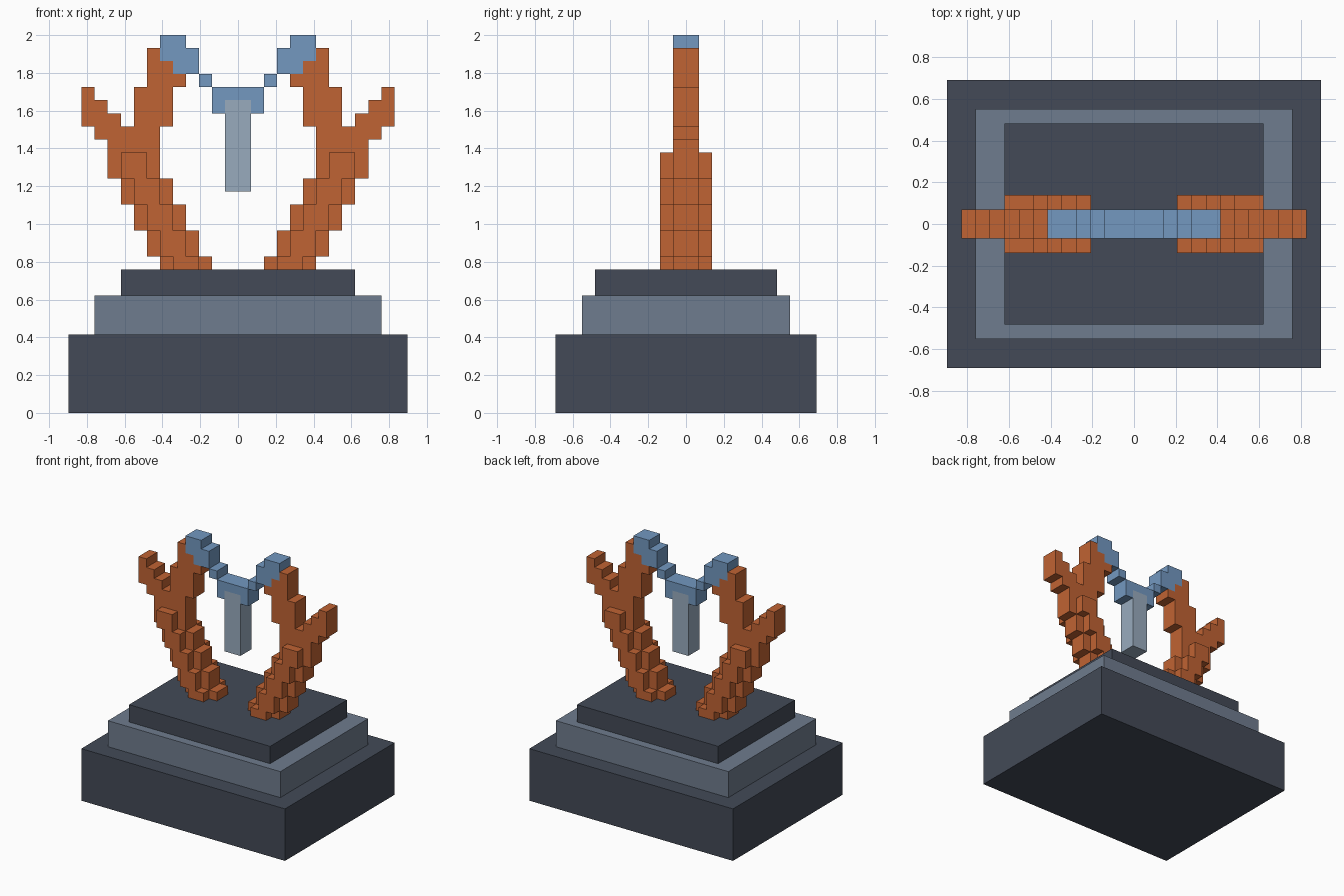
import bpy
import bmesh

cube = bpy.data.objects.get("Cube")
if cube:
    bpy.data.objects.remove(cube, do_unlink=True)

U = 2 / 29  # one block unit


def material(name, rgb):
    """Flat material from 0-255 sRGB values."""
    lin = [((c / 255 + 0.055) / 1.055) ** 2.4 for c in rgb]
    m = bpy.data.materials.new(name)
    m.use_nodes = True
    m.diffuse_color = (*lin, 1)
    bsdf = next(n for n in m.node_tree.nodes if n.type == 'BSDF_PRINCIPLED')
    bsdf.inputs["Base Color"].default_value = (*lin, 1)
    return m


DARK = material("dark_slate", (67, 74, 87))
SLATE = material("mid_slate", (111, 124, 142))
ORANGE = material("burnt_orange", (192, 99, 51))
BLUE = material("steel_blue", (115, 152, 192))
PALE = material("pale_grey_blue", (153, 171, 190))


def blocks(name, boxes, mat, side=1):
    """One object from boxes (x0, x1, y0, y1, z0, z1) in block units; side -1 mirrors x."""
    bm = bmesh.new()
    for x0, x1, y0, y1, z0, z1 in boxes:
        verts = bmesh.ops.create_cube(bm, size=1)["verts"]
        for v in verts:
            v.co.x = side * U * (x1 if v.co.x > 0 else x0)
            v.co.y = U * (y1 if v.co.y > 0 else y0)
            v.co.z = U * (z1 if v.co.z > 0 else z0)
    bmesh.ops.recalc_face_normals(bm, faces=bm.faces[:])
    mesh = bpy.data.meshes.new(name)
    bm.to_mesh(mesh)
    bm.free()
    mesh.materials.append(mat)
    obj = bpy.data.objects.new(name, mesh)
    bpy.context.collection.objects.link(obj)
    return obj


def slab(rows):
    """Rows (x0, x1, z0, z1) given the standard two-unit depth."""
    return [(x0, x1, -1, 1, z0, z1) for x0, x1, z0, z1 in rows]


# Stepped pedestal
blocks("pedestal_bottom", [(-13, 13, -10, 10, 0, 6)], DARK)
blocks("pedestal_middle", [(-11, 11, -8, 8, 6, 9)], SLATE)
blocks("pedestal_top", [(-9, 9, -7, 7, 9, 11)], DARK)

# Trunk steps lean outward by one unit per layer
layers = [(11, 12), (12, 14), (14, 16), (16, 18), (18, 20)]
trunk = []
for i, (z0, z1) in enumerate(layers):
    trunk.append((2 + i, 6 + i, -1, 1, z0, z1))
    for y in (-2, 1):
        trunk.append((3 + i, 5 + i, y, y + 1, z0, z1))

# Fork, inner prong and the notched tip that carries the link
prong = slab([(6, 10, 20, 21), (6, 9, 21, 22), (5, 8, 22, 25),
              (4, 7, 25, 26), (5, 7, 26, 27), (6, 7, 27, 28)])

# Outer twig
twig = slab([(9, 10, 21, 23), (10, 11, 21, 24), (11, 12, 22, 25)])

# Blue link stepping down from the prong tip to the crossbar
link = slab([(5, 6, 27, 29), (4, 5, 26, 29), (3, 4, 26, 28), (2, 3, 25, 26)])

for label, side in (("left", 1), ("right", -1)):
    blocks(label + "_trunk", trunk, ORANGE, side)
    blocks(label + "_prong", prong, ORANGE, side)
    blocks(label + "_twig", twig, ORANGE, side)
    blocks(label + "_link", link, BLUE, side)

# Crossbar with the hanging pendant set into its underside
blocks("crossbar", slab([(-2, 2, 24, 25), (-2, -1, 23, 24), (1, 2, 23, 24)]), BLUE)
blocks("pendant", slab([(-1, 1, 17, 24)]), PALE)
